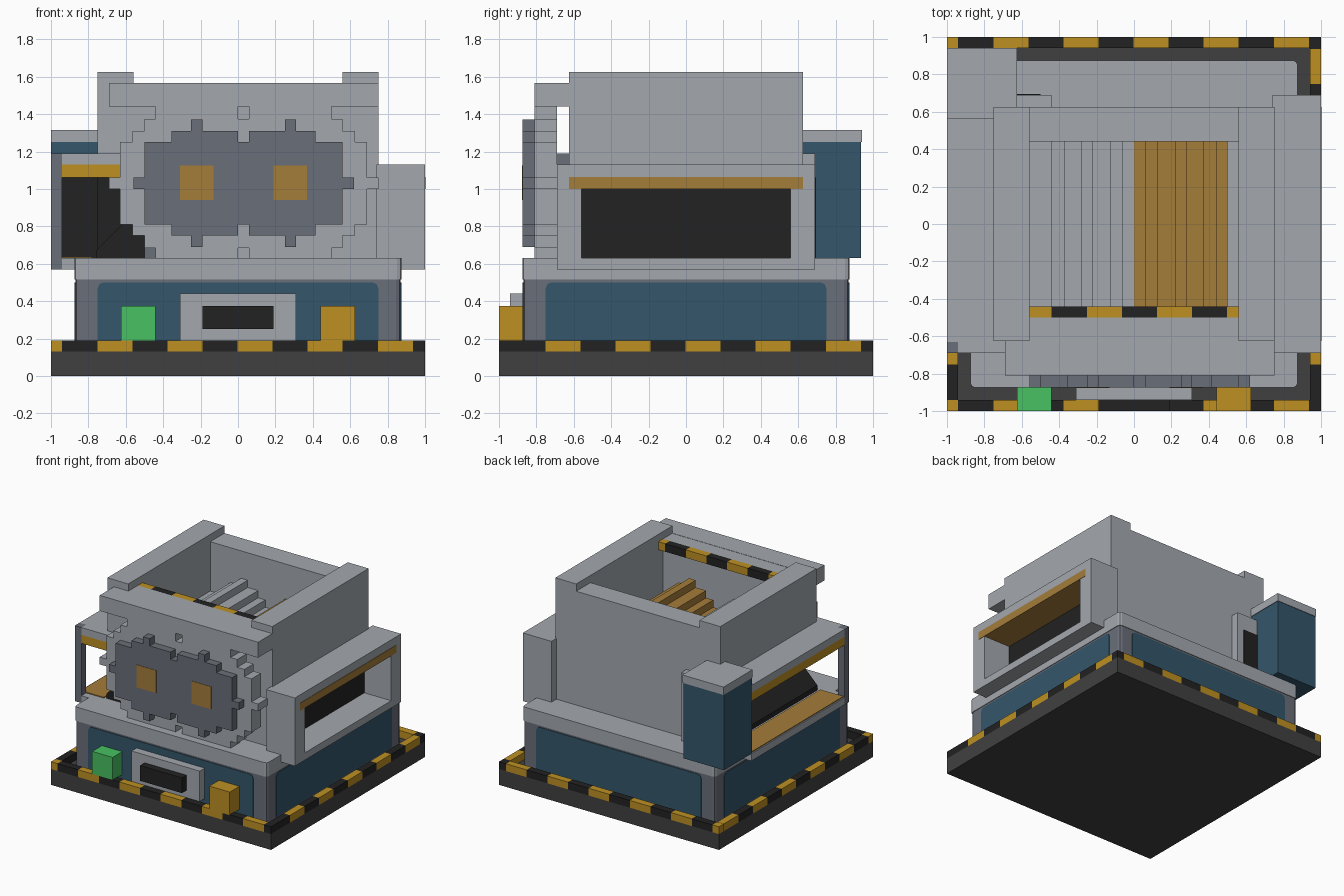
import bpy
import bmesh

cube = bpy.data.objects.get("Cube")
if cube:
    bpy.data.objects.remove(cube, do_unlink=True)


def material(name, hexa):
    rgb = [int(hexa[i:i + 2], 16) / 255 for i in (0, 2, 4)]
    lin = [c / 12.92 if c <= 0.04045 else ((c + 0.055) / 1.055) ** 2.4 for c in rgb]
    m = bpy.data.materials.new(name)
    m.use_nodes = True
    m.diffuse_color = (*lin, 1)
    m.node_tree.nodes["Principled BSDF"].inputs["Base Color"].default_value = (*lin, 1)
    return m


GRAY = material("light_gray", "a4a9af")
SLATE = material("slate_gray", "6a6e78")
BLUE = material("steel_blue", "33566b")
BLACK = material("black", "222222")
DARK = material("charcoal", "404040")
AMBER = material("amber", "bd9022")
BROWN = material("brown", "a57d3a")
GREEN = material("green", "48c162")


def part(name, boxes, *mats, bevel=0.0, pick=None):
    """Boxes as (x0, x1, y0, y1, z0, z1[, material index]) in one object."""
    bm = bmesh.new()
    for b in boxes:
        v = [bm.verts.new((x, y, z)) for x in b[:2] for y in b[2:4] for z in b[4:6]]
        for q in ("0132", "4675", "0451", "2376", "0264", "1573"):
            f = bm.faces.new([v[int(i)] for i in q])
            f.material_index = b[6] if len(b) > 6 else 0
    if bevel:
        edges = [e for e in bm.edges if pick(e)]
        bmesh.ops.bevel(bm, geom=edges, offset=bevel, segments=2, profile=0.5, affect='EDGES')
    bmesh.ops.recalc_face_normals(bm, faces=bm.faces)
    me = bpy.data.meshes.new(name)
    bm.to_mesh(me)
    bm.free()
    for m in mats:
        me.materials.append(m)
    ob = bpy.data.objects.new(name, me)
    bpy.context.collection.objects.link(ob)
    return ob


def stripes(lo, hi, first, step, index=0):
    """Alternating spans from lo to hi with the first break at first."""
    spans, a, b = [], lo, first
    while a < hi - 0.001:
        spans.append((a, min(b, hi), index))
        a, b, index = b, b + step, 1 - index
    return spans


def upright(e):
    d = e.verts[0].co - e.verts[1].co
    return abs(d.z) > 0.01 and abs(d.x) + abs(d.y) < 0.001


# Base plate with a striped rim
part("base_plate", [(-1, 1, -1, 1, 0, 0.13)], DARK)
rim = []
for a, b, m in stripes(-1, 1, -0.94, 0.1875):
    for s in (-1, 1):
        near, far = sorted((s, s * 0.94))
        rim.append((a, b, near, far, 0.13, 0.19, m))
        rim.append((near, far, max(a, -0.94), min(b, 0.94), 0.13, 0.19, m))
part("hazard_rim", [r for r in rim if r[3] > r[2]], AMBER, BLACK)

# Lower body, cap and side panels
part("lower_body", [(-0.87, 0.87, -0.87, 0.87, 0.13, 0.52)], SLATE, bevel=0.025, pick=upright)
part("body_cap", [(-0.875, 0.875, -0.875, 0.875, 0.515, 0.63)], GRAY, bevel=0.025, pick=upright)
for s, side in ((-1, "front"), (1, "back")):
    a, b = sorted((s * 0.868, s * 0.875))
    part(side + "_panel", [(-0.75, 0.75, a, b, 0.14, 0.5)], BLUE, bevel=0.03,
         pick=lambda e: all(v.co.z > 0.4 for v in e.verts) and abs(e.verts[0].co.x - e.verts[1].co.x) < 0.1)
for s, side in ((-1, "right"), (1, "left")):
    a, b = sorted((s * 0.868, s * 0.875))
    part(side + "_panel", [(a, b, -0.75, 0.75, 0.14, 0.5)], BLUE, bevel=0.03,
         pick=lambda e: all(v.co.z > 0.4 for v in e.verts) and abs(e.verts[0].co.y - e.verts[1].co.y) < 0.1)

# Front controls
part("control_panel", [(-0.31, 0.31, -0.94, -0.87, 0.19, 0.44)], GRAY)
part("control_slot", [(-0.19, 0.19, -1, -0.93, 0.25, 0.375)], BLACK)
part("green_button", [(-0.625, -0.44, -1, -0.87, 0.185, 0.375)], GREEN)
part("amber_button", [(0.44, 0.625, -1, -0.87, 0.185, 0.375)], AMBER)

# Open-topped main housing
part("side_walls", [(0.56, 0.75, -0.625, 0.625, 0.62, 1.625),
                    (-0.75, -0.56, -0.625, 0.625, 1.13, 1.625),
                    (-0.57, -0.5, -0.5, 0.45, 1.13, 1.16)], GRAY)
part("front_wall", [(-0.5, 0.57, -0.625, -0.5, 0.62, 1.565),
                    (-0.57, -0.5, -0.625, -0.5, 1.13, 1.565)], GRAY)
part("back_wall", [(-0.75, 0.57, 0.44, 0.625, 0.62, 1.13),
                   (-0.57, 0.57, 0.44, 0.625, 1.13, 1.565)], GRAY)
part("front_header", [(-0.69, 0.75, -0.81, -0.62, 1.44, 1.567)], GRAY)
part("chamber_floor", [(-0.5, 0.57, -0.5, 0.45, 0.62, 0.7)], GRAY)
part("hopper_stripe", [(a, b, -0.5, -0.44, 1.5, 1.565, m)
                       for a, b, m in stripes(-0.56, 0.56, -0.44, 0.1875)], AMBER, BLACK)


# Stepped gears and crushing rollers
def gear(name, x, z, steps, y0, y1, mat):
    return part(name, [(x - w, x + w, y0, y1, z - h, z + h) for w, h in steps], mat)


MID = 1.03
BACKING = [(0.41, 0.22), (0.345, 0.28), (0.28, 0.345), (0.22, 0.41), (0.47, 0.03)]
COG = [(0.28, 0.22), (0.135, 0.28), (0.34, 0.03), (0.03, 0.34)]
ROLLER = [(0.25, 0.13), (0.19, 0.19), (0.125, 0.25), (0.03, 0.31)]
for side, x, s, mat in (("right", -0.22, 1, GRAY), ("left", 0.28, -1, BROWN)):
    gear(side + "_backing_gear", x, MID, BACKING, -0.81, -0.69, GRAY)
    gear(side + "_front_gear", x, MID, COG, -0.875, -0.81, SLATE)
    a, b = sorted((x, x + s * 0.22))
    part(side + "_gear_shoulder", [(a, b, -0.875, -0.81, MID - 0.28, MID + 0.28)], SLATE)
    part(side + "_gear_hub", [(x - 0.09, x + 0.09, -0.878, -0.87, 0.94, 1.125)], BROWN)
    part(side + "_axle", [(x - 0.09, x + 0.09, -0.7, -0.5, 0.94, 1.125)], SLATE)
    gear(side + "_roller", -0.25 * s, MID, ROLLER, -0.44, 0.44, mat)

# Framed intake on the left side
part("intake_frame", [(0.74, 1, -0.69, 0.69, 0.57, 0.63), (0.74, 1, -0.69, 0.69, 1.06, 1.13),
                      (0.74, 1, -0.69, -0.56, 0.63, 1.06), (0.74, 1, 0.56, 0.69, 0.63, 1.06)], GRAY)
part("intake_back", [(0.75, 0.757, -0.56, 0.56, 0.63, 1.0)], BLACK)
part("intake_bar", [(0.75, 1.0, -0.56, 0.56, 1.0, 1.06),
                    (0.99, 1.003, -0.625, 0.625, 1.0, 1.063)], BROWN)

# Open output bay on the right side
part("bay_roof", [(-1, -0.74, -0.63, 0.58, 1.13, 1.19),
                  (-0.94, -0.5, -0.69, -0.62, 1.13, 1.19)], GRAY)
part("bay_floor", [(-1, -0.74, -0.63, 0.58, 0.57, 0.63),
                   (-0.94, -0.74, -0.69, -0.63, 0.57, 0.63)], GRAY)
part("bay_posts", [(-1, -0.94, -0.69, -0.63, 0.57, 1.19),
                   (-0.5, -0.44, -0.69, -0.62, 0.63, 1.19)], SLATE)
part("bay_lintel", [(-0.94, -0.6, -0.69, -0.63, 1.06, 1.13),
                    (-1, -0.94, -0.63, 0.57, 1.06, 1.13)], AMBER)
part("bay_tray", [(-0.99, -0.78, -0.63, 0.57, 0.63, 0.637)], BROWN)
part("bay_lining", [(-0.56, -0.5, -0.62, 0.44, 0.63, 1.13), (-0.75, -0.5, 0.433, 0.44, 0.63, 1.13),
                    (-0.98, -0.75, 0.562, 0.57, 0.63, 1.13), (-0.94, -0.5, -0.62, 0.44, 1.12, 1.129)], BLACK)
chute = part("bay_chute", [(-0.76, -0.55, -0.62, 0.44, 0.62, 0.67)], BLACK)
for v in chute.data.vertices:
    if v.co.z > 0.65 and v.co.x > -0.6:
        v.co.z = 0.88

# Rear corner tank and its coupling
part("tank", [(-1, -0.63, 0.57, 0.935, 0.63, 1.25)], BLUE)
part("tank_lid", [(-1, -0.625, 0.565, 0.94, 1.25, 1.315)], GRAY)
part("tank_coupling", [(-0.64, -0.44, 0.62, 0.69, 0.63, 1.19)], GRAY)
part("coupling_recess", [(-0.63, -0.5, 0.688, 0.694, 0.63, 1.06)], BLACK)
